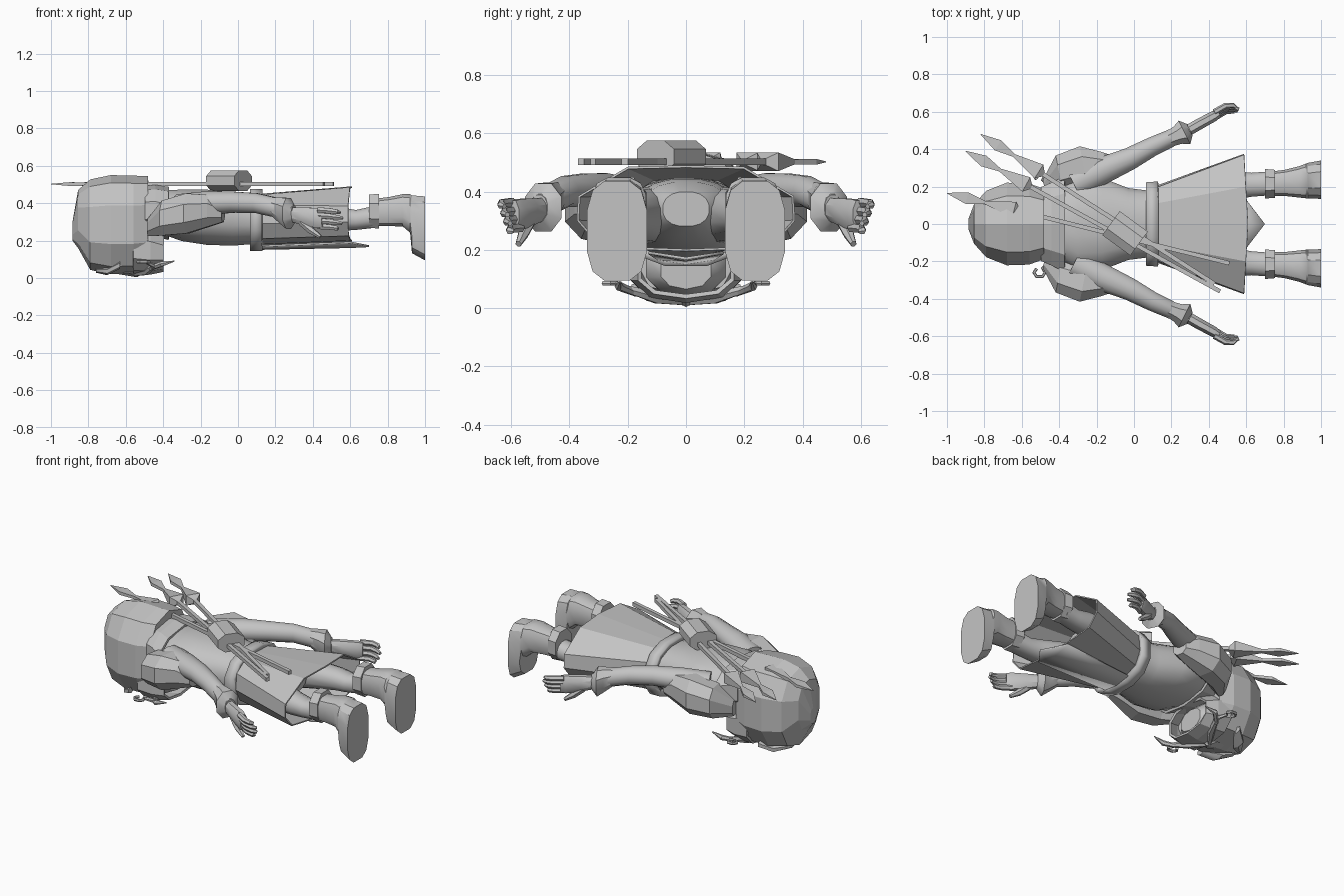
import bpy, math
from mathutils import Vector, Matrix

grey = bpy.data.materials.new("plain_grey")
grey.diffuse_color = (0.55, 0.55, 0.55, 1)
FACETED = ("hood", "shoulder_guard", "skirt", "quiver", "arrow", "nose", "collar", "cheek")


def make(name, verts, faces):
    me = bpy.data.meshes.new(name)
    me.from_pydata([tuple(v) for v in verts], [], faces)
    me.materials.append(grey)
    ob = bpy.data.objects.new(name, me)
    bpy.context.collection.objects.link(ob)
    return ob


def section(n, p=1.0):
    """Unit rounded-box outline; p below 1 makes it squarer."""
    out = []
    for i in range(n):
        a = 2 * math.pi * (i + 0.5) / n
        c, s = math.cos(a), math.sin(a)
        out.append((math.copysign(abs(c) ** p, c), math.copysign(abs(s) ** p, s)))
    return out


def loft(name, rings, n=10, p=0.9, yaw=0.0, side=1, caps=True, wall=0):
    """Skin rings of (x, y, z, half width, half height); side=-1 mirrors in y."""
    out = section(n, p)
    c, s = math.cos(yaw), math.sin(yaw)
    verts = [(x - s * w * a, side * (y + c * w * a), z + h * b)
             for x, y, z, w, h in rings for a, b in out]
    faces = []
    for k in range(len(rings) - 1):
        for i in range(n):
            j = (i + 1) % n
            f = [k * n + i, k * n + j, (k + 1) * n + j, (k + 1) * n + i]
            faces.append(f if side > 0 else f[::-1])
    if caps:
        first = list(range(n))[::-1]
        last = [(len(rings) - 1) * n + i for i in range(n)]
        faces += [first, last] if side > 0 else [first[::-1], last[::-1]]
    ob = make(name, verts, faces)
    if wall:
        m = ob.modifiers.new("wall", 'SOLIDIFY')
        m.thickness = wall
        m.offset = 0
    return ob


def tube(name, pts, radii, n=6):
    """Skin a round section along a path."""
    pts = [Vector(q) for q in pts]
    verts, faces = [], []
    for k, q in enumerate(pts):
        t = (pts[min(k + 1, len(pts) - 1)] - pts[max(k - 1, 0)]).normalized()
        u = t.cross(Vector((0, 0, 1)))
        u = u.normalized() if u.length > 0.05 else Vector((0, 1, 0))
        v = u.cross(t)
        for i in range(n):
            a = 2 * math.pi * i / n
            verts.append(q + radii[k] * (math.cos(a) * u + math.sin(a) * v))
    for k in range(len(pts) - 1):
        for i in range(n):
            j = (i + 1) % n
            faces.append([k * n + j, k * n + i, (k + 1) * n + i, (k + 1) * n + j])
    faces += [list(range(n)), [(len(pts) - 1) * n + i for i in range(n)][::-1]]
    return make(name, verts, faces)


# Hood, cheek guard and face
loft("hood", [(-0.885, 0, 0.25, 0.03, 0.05), (-0.855, 0, 0.315, 0.11, 0.155),
              (-0.79, 0, 0.285, 0.185, 0.242), (-0.68, 0, 0.285, 0.23, 0.265),
              (-0.56, 0, 0.285, 0.226, 0.262), (-0.48, 0, 0.29, 0.195, 0.255)], n=10, p=0.8)
loft("cheek_guard", [(-0.56, 0, 0.16, 0.20, 0.135), (-0.47, 0, 0.145, 0.19, 0.12),
                     (-0.40, 0, 0.135, 0.165, 0.095)], n=10, p=0.8, caps=False, wall=0.015)
loft("chin", [(-0.58, 0, 0.15, 0.17, 0.11), (-0.47, 0, 0.14, 0.14, 0.10),
              (-0.42, 0, 0.13, 0.09, 0.065)], n=10, p=0.9)
make("nose_guard", [(-0.76, 0, 0.04), (-0.58, 0.05, 0.025), (-0.54, 0, 0.004),
                    (-0.58, -0.05, 0.025), (-0.48, 0, 0.04)],
     [(0, 1, 2), (0, 2, 3), (1, 4, 2), (2, 4, 3), (0, 3, 4, 1)])

for sd, tag in ((1, "left"), (-1, "right")):
    # Whisker strand ending in a small curl, with a second loose tip
    curl = [(-0.505 + 0.03 * math.cos(a), sd * (0.26 + 0.025 * math.sin(a)), 0.085)
            for a in [math.radians(d) for d in range(-60, 241, 60)]]
    tube(tag + "_whisker", [(-0.56, 0, 0.02), (-0.49, sd * 0.10, 0.035),
                            (-0.45, sd * 0.20, 0.065)] + curl,
         [0.012, 0.022, 0.014] + [0.009] * 6)
    tube(tag + "_whisker_tip", [(-0.47, sd * 0.17, 0.05), (-0.41, sd * 0.23, 0.075),
                                (-0.34, sd * 0.225, 0.09)], [0.012, 0.016, 0.003])
    loft(tag + "_brow", [(-0.76, 0.03, 0.04, 0.02, 0.012), (-0.70, 0.09, 0.035, 0.05, 0.02),
                         (-0.63, 0.16, 0.07, 0.03, 0.02)], n=6, side=sd)

# Torso, collar, belt
loft("neck", [(-0.52, 0, 0.33, 0.10, 0.10), (-0.38, 0, 0.34, 0.12, 0.10)], n=10)
loft("torso", [(-0.46, 0, 0.35, 0.11, 0.09), (-0.40, 0, 0.35, 0.19, 0.12),
               (-0.30, 0, 0.335, 0.26, 0.14), (-0.17, 0, 0.325, 0.25, 0.15),
               (-0.03, 0, 0.315, 0.195, 0.145), (0.09, 0, 0.315, 0.18, 0.135),
               (0.22, 0, 0.325, 0.18, 0.12), (0.34, 0, 0.335, 0.15, 0.10),
               (0.42, 0, 0.34, 0.08, 0.06)], n=16, p=0.85)
loft("collar", [(-0.495, 0, 0.36, 0.20, 0.125), (-0.44, 0, 0.36, 0.225, 0.13),
                (-0.37, 0, 0.345, 0.26, 0.135)], n=10, caps=False, wall=0.015)
loft("belt", [(0.065, 0, 0.31, 0.215, 0.155), (0.13, 0, 0.31, 0.22, 0.155)],
     n=12, p=0.85, caps=False, wall=0.03)

# Flared skirt with a pointed front apron
hem = [(0, .49), (.2, .485), (.37, .385), (.375, .30), (.31, .225), (.14, .20), (0, .195)]
top = [(0, .45), (.11, .445), (.195, .39), (.205, .29), (.165, .21), (.08, .18), (0, .17)]


def closed(half):
    return half + [(-y, z) for y, z in half[-2:0:-1]]


n = len(closed(hem))
verts = ([(0.12, y, z) for y, z in closed(top)] +
         [(0.61 - 0.06 * abs(y), y, z) for y, z in closed(hem)])
skirt = make("skirt", verts, [[(i + 1) % n, i, n + i, n + (i + 1) % n] for i in range(n)])
skirt.modifiers.new("cloth", 'SOLIDIFY').thickness = 0.008
apron = make("apron", [(0.10, -0.10, 0.165), (0.10, 0.10, 0.165), (0.60, 0.13, 0.185),
                       (0.70, 0, 0.165), (0.60, -0.13, 0.185), (0.10, 0, 0.15), (0.60, 0, 0.16)],
             [(0, 5, 6, 4), (5, 1, 2, 6), (4, 6, 3), (6, 2, 3)])
apron.modifiers.new("cloth", 'SOLIDIFY').thickness = 0.01

for sd, tag in ((1, "left"), (-1, "right")):
    # Leg and boot
    loft(tag + "_leg", [(0.12, 0.10, 0.32, 0.09, 0.10), (0.35, 0.16, 0.32, 0.095, 0.09),
                        (0.55, 0.205, 0.315, 0.075, 0.065), (0.63, 0.21, 0.31, 0.066, 0.055),
                        (0.72, 0.217, 0.325, 0.066, 0.06)], n=12, side=sd)
    loft(tag + "_boot_cuff", [(0.70, 0.215, 0.357, 0.085, 0.095),
                              (0.755, 0.215, 0.357, 0.08, 0.10)], n=8, side=sd)
    loft(tag + "_boot", [(0.73, 0.215, 0.35, 0.066, 0.075), (0.81, 0.22, 0.355, 0.072, 0.08),
                         (0.88, 0.225, 0.362, 0.085, 0.088), (0.92, 0.23, 0.345, 0.095, 0.105),
                         (0.93, 0.232, 0.287, 0.097, 0.158), (1.0, 0.237, 0.265, 0.105, 0.175)],
         n=12, p=0.66, side=sd)

    # Shoulder guard, arm and flared wrist cuff
    loft(tag + "_shoulder_guard",
         [(-0.48, 0.20, 0.27, 0.04, 0.05), (-0.40, 0.275, 0.32, 0.10, 0.10),
          (-0.27, 0.315, 0.345, 0.11, 0.115), (-0.15, 0.31, 0.36, 0.08, 0.09),
          (-0.08, 0.31, 0.345, 0.05, 0.05)], n=8, yaw=0.2, side=sd)
    loft(tag + "_arm",
         [(-0.32, 0.21, 0.38, 0.08, 0.07), (-0.17, 0.285, 0.40, 0.075, 0.065),
          (-0.02, 0.35, 0.405, 0.062, 0.058), (0.10, 0.415, 0.40, 0.053, 0.055),
          (0.21, 0.465, 0.375, 0.048, 0.055), (0.30, 0.505, 0.345, 0.034, 0.045)],
         n=12, p=1, yaw=0.46, side=sd)
    loft(tag + "_wrist_cuff",
         [(0.19, 0.455, 0.38, 0.046, 0.055), (0.235, 0.475, 0.36, 0.055, 0.075),
          (0.27, 0.49, 0.345, 0.075, 0.088), (0.30, 0.505, 0.34, 0.034, 0.045)],
         n=8, yaw=0.46, side=sd)

    # Hand, rolled slightly inwards
    loft(tag + "_palm", [(0.28, 0.495, 0.34, 0.032, 0.04), (0.35, 0.535, 0.33, 0.032, 0.05),
                         (0.43, 0.578, 0.32, 0.03, 0.058), (0.455, 0.592, 0.32, 0.022, 0.052)],
         n=8, yaw=0.5, side=sd)
    for k in range(4):
        z = 0.363 - 0.029 * k
        y = 0.598 - 0.01 * k
        reach = (0.545, 0.56, 0.555, 0.53)[k]
        tube("%s_finger_%d" % (tag, k + 1),
             [(0.43, sd * y, z), (0.49, sd * (y + 0.034), z - 0.004),
              (0.53, sd * (y + 0.036), z - 0.01), (reach, sd * (y + 0.025), z - 0.014)],
             [0.017, 0.016, 0.014, 0.009])
    tube(tag + "_thumb", [(0.34, sd * 0.535, 0.30), (0.39, sd * 0.558, 0.255),
                          (0.44, sd * 0.575, 0.22)], [0.022, 0.02, 0.011])

# Quiver block lying across the back
quiver = loft("quiver", [(-0.093, 0, 0, 0.085, 0.06), (0.093, 0, 0, 0.085, 0.06)], n=8, p=0.9)
quiver.matrix_world = Matrix.Translation((-0.048, -0.05, 0.52)) @ Matrix.Rotation(-0.63, 4, 'Z')

# Three arrows: diamond point, tapered socket, thin shaft
for k, (a, b) in enumerate([((-1.0, 0.165), (0.51, -0.21)), ((-0.90, 0.39), (0.46, -0.36)),
                            ((-0.82, 0.48), (0.43, -0.32))]):
    d = Vector(b) - Vector(a)
    arrow = loft("arrow_%d" % (k + 1),
                 [(0, 0, 0, 0.002, 0.002), (0.11, 0, 0, 0.045, 0.014), (0.21, 0, 0, 0.012, 0.012),
                  (0.37, 0, 0, 0.062, 0.045), (0.40, 0, 0, 0.016, 0.016),
                  (d.length, 0, 0, 0.016, 0.016)], n=4, p=1)
    arrow.matrix_world = (Matrix.Translation((a[0], a[1], 0.502)) @
                          Matrix.Rotation(math.atan2(d.y, d.x), 4, 'Z'))

# Smooth the rounded parts; the armour, cloth and arrows stay flat
for ob in bpy.context.collection.objects:
    if not any(word in ob.name for word in FACETED):
        ob.select_set(True)
        bpy.context.view_layer.objects.active = ob
bpy.ops.object.shade_smooth_by_angle(angle=math.radians(35))
